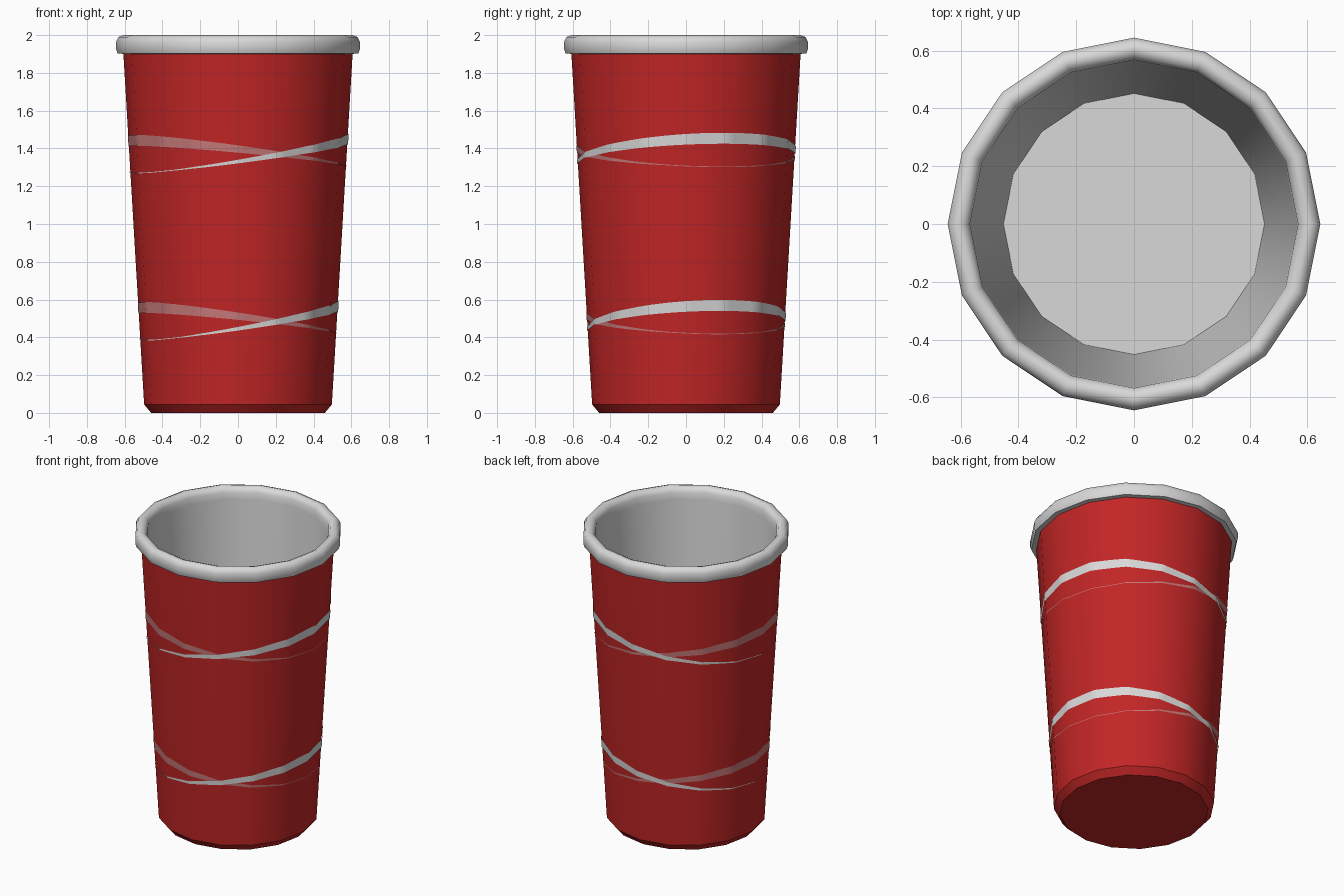
import bpy, math

if "Cube" in bpy.data.objects:
    bpy.data.objects.remove(bpy.data.objects["Cube"])

SIDES = 16


def mat(name, rgb):
    m = bpy.data.materials.new(name)
    m.diffuse_color = (*rgb, 1)
    m.use_nodes = True
    m.node_tree.nodes["Principled BSDF"].inputs["Base Color"].default_value = m.diffuse_color
    return m


RED = mat("red", (0.54, 0.019, 0.019))
WHITE = mat("white", (0.70, 0.69, 0.69))
PINK = mat("pink", (0.56, 0.19, 0.19))


def make(name, verts, faces, material, angle):
    me = bpy.data.meshes.new(name)
    me.from_pydata(verts, [], faces)
    me.materials.append(material)
    ob = bpy.data.objects.new(name, me)
    bpy.context.collection.objects.link(ob)
    bpy.ops.object.select_all(action='DESELECT')
    ob.select_set(True)
    bpy.context.view_layer.objects.active = ob
    bpy.ops.object.shade_smooth_by_angle(angle=math.radians(angle))
    return ob


def lathe(name, profile, material, angle, cap=None):
    """Turn a profile (listed so that faces point outward) around z."""
    verts, faces, n = [], [], SIDES
    for r, z in profile:
        for i in range(n):
            a = 2 * math.pi * i / n
            verts.append((r * math.cos(a), r * math.sin(a), z))
    for k in range(len(profile) - 1):
        for i in range(n):
            j = (i + 1) % n
            faces.append((k * n + i, k * n + j, (k + 1) * n + j, (k + 1) * n + i))
    if cap == "first":
        faces.append(tuple(reversed(range(n))))
    elif cap == "last":
        s = (len(profile) - 1) * n
        faces.append(tuple(range(s, s + n)))
    return make(name, verts, faces, material, angle)


# outer wall with bevelled foot
R0, Z0, R1, Z1 = 0.497, 0.045, 0.607, 1.905
lathe("outer_wall", [(0.46, 0), (R0, Z0), (R1, Z1)], RED, 30, "first")

# rolled rim
lathe("rim", [(0.595, 1.9), (0.637, 1.903), (0.645, 1.925), (0.645, 1.965),
              (0.632, 1.99), (0.607, 2.0), (0.582, 1.99), (0.568, 1.965),
              (0.565, 1.92)], WHITE, 60)

# inner wall and floor
lathe("inner_wall", [(0.565, 1.92), (0.522, 1.2), (0.452, 0.05)], WHITE, 40, "last")


def stripe(name, mid, amp, peak, width, lift, material):
    """Thin tilted band lying on the faceted wall, tapering away from its peak."""
    verts, faces, n = [], [], SIDES * 6
    step = 2 * math.pi / SIDES
    for i in range(n):
        a = 2 * math.pi * i / n
        c = math.cos(a - math.radians(peak))
        flat = math.cos(step / 2) / math.cos(a % step - step / 2)
        if i % 6 == 0:
            flat = 1.0
        half = max(0.002, width * (1 + c) / 4)
        for z in (mid + amp * c - half, mid + amp * c + half):
            r = (R0 + (R1 - R0) * (z - Z0) / (Z1 - Z0)) * flat + lift
            verts.append((r * math.cos(a), r * math.sin(a), z))
    for i in range(n):
        j = (i + 1) % n
        faces.append((2 * i, 2 * j, 2 * j + 1, 2 * i + 1))
    make(name, verts, faces, material, 40)


# two pairs of crossing painted stripes
for label, drop in (("upper", 0), ("lower", 0.885)):
    stripe(label + "_white_stripe", 1.362 - drop, 0.092, 20, 0.058, 0.004, WHITE)
    stripe(label + "_pink_stripe", 1.373 - drop, 0.070, 200, 0.058, 0.002, PINK)
